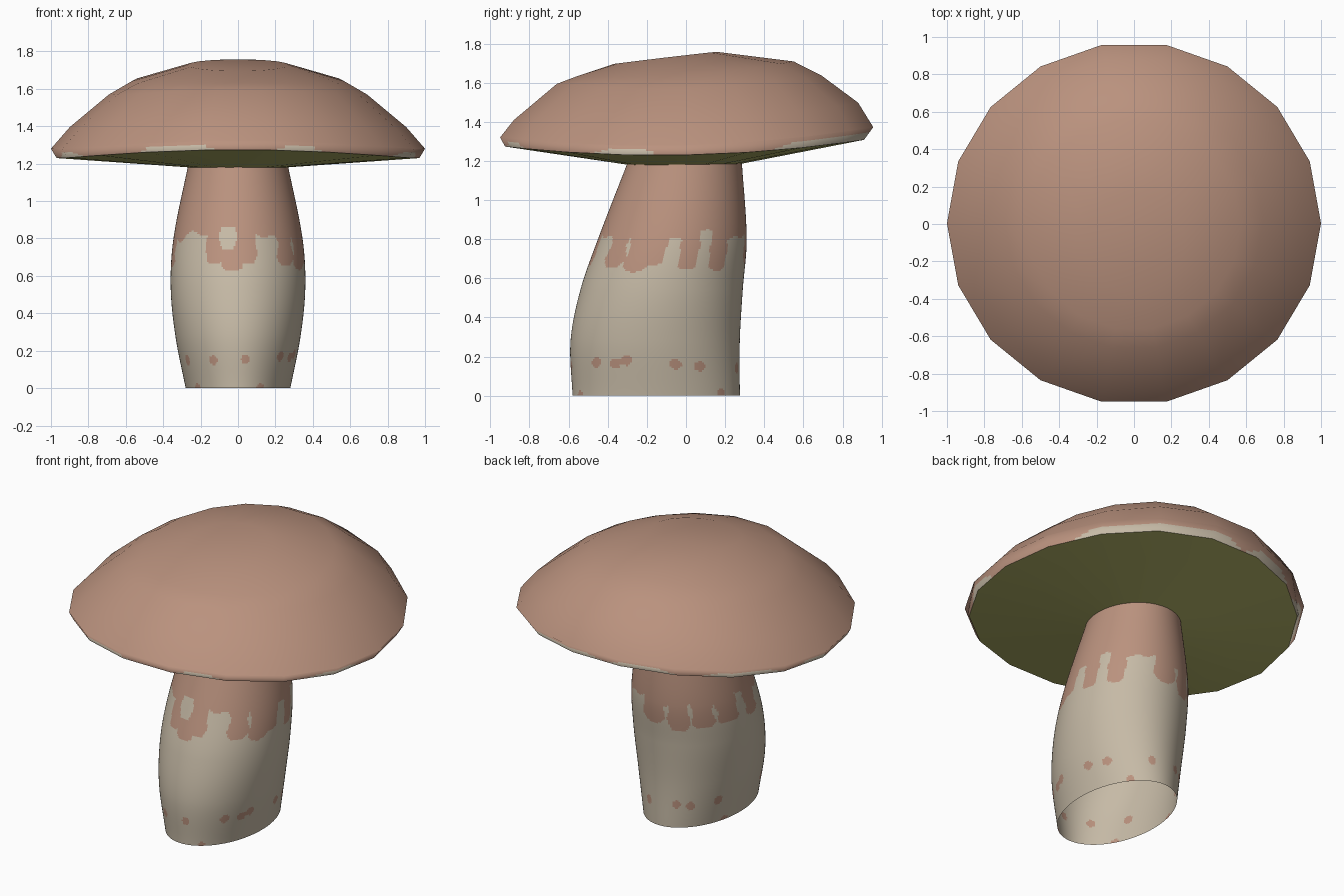
import bpy, math

if "Cube" in bpy.data.objects:
    bpy.data.objects.remove(bpy.data.objects["Cube"])

def srgb(r, g, b):
    f = lambda c: (c / 255 / 12.92) if c < 10 else ((c / 255 + 0.055) / 1.055) ** 2.4
    return (f(r), f(g), f(b), 1)

def material(name, col):
    m = bpy.data.materials.new(name)
    m.diffuse_color = srgb(*col)
    m.use_nodes = True
    m.node_tree.nodes["Principled BSDF"].inputs["Base Color"].default_value = m.diffuse_color
    return m

BROWN = material("pinkish_brown", (186, 146, 126))
CREAM = material("cream", (198, 186, 166))
OLIVE = material("yellow_olive", (178, 178, 104))

def ring(rx, y0, y1, zf, zs, zb, sides=18, sub=1):
    """Oval ring from y0 to y1, height bent through front, side and back values.
    Angles run from the front towards +x; sub cuts each flat side further."""
    half = math.pi / sides
    yc, ry = (y0 + y1) / 2, (y1 - y0) / 2 / math.cos(half)
    def corner(k):
        a = half + 2 * half * k
        s = -math.cos(a)
        z = zs + (zb - zf) / 2 * s + ((zb + zf) / 2 - zs) * s * s
        return rx * math.sin(a), yc + ry * s, z
    pts = []
    for k in range(sides):
        p, q = corner(k), corner(k + 1)
        pts += [tuple(u + (v - u) * j / sub for u, v in zip(p, q)) for j in range(sub)]
    return pts

def loft(name, rings, mats, start=10, rule=None, cap_top=False):
    """Skin a stack of rings; rule(angle_in_degrees, z, row) picks the material."""
    n = len(rings[0])
    verts = [p for r in rings for p in r]
    faces = [(r * n + i, r * n + (i + 1) % n, (r + 1) * n + (i + 1) % n, (r + 1) * n + i)
             for r in range(len(rings) - 1) for i in range(n)]
    if cap_top:
        faces.append(tuple(range((len(rings) - 1) * n, len(rings) * n)))
    me = bpy.data.meshes.new(name)
    me.from_pydata(verts, [], faces)
    ob = bpy.data.objects.new(name, me)
    bpy.context.collection.objects.link(ob)
    for m in mats:
        me.materials.append(m)
    if rule:
        for p in me.polygons:
            row, i = divmod(p.index, n)
            p.material_index = rule((i + 0.5) * 360 / n + start, p.center.z, row)
    bpy.context.view_layer.objects.active = ob
    ob.select_set(True)
    bpy.ops.object.shade_smooth_by_angle(angle=math.radians(40))
    ob.select_set(False)
    return ob

def gap(a, b):
    return abs((a - b + 180) % 360 - 180)

# Cap dome: tilted faceted rings up to a flat top
rim = (1.0, -0.95, 0.957, 1.322, 1.28, 1.375)
low = (0.97, -0.925, 0.91, 1.275, 1.23, 1.31)
loft("cap", [ring(*rim),
             ring(0.90, -0.88, 0.88, 1.41, 1.395, 1.50),
             ring(0.69, -0.66, 0.69, 1.595, 1.57, 1.64),
             ring(0.57, -0.56, 0.55, 1.632, 1.640, 1.71),
             ring(0.27, -0.37, 0.155, 1.695, 1.728, 1.758)],
     [BROWN], cap_top=True)

# Cap lip: thin band with cream patches along its lower part
PATCHES = [(-70, 10), (-20, 13), (20, 8), (71, 10), (151, 31), (197, 12), (235, 14), (265, 8)]
def lip_rule(a, z, row):
    edge = min(gap(a, c) - w for c, w in PATCHES)
    return int(row < 3 and edge < -2 * row)
LIP_ROWS = 5
mix = lambda t: tuple(u + (v - u) * t for u, v in zip(low, rim))
lip = loft("cap_lip", [ring(*mix(t / LIP_ROWS), sub=8) for t in range(LIP_ROWS + 1)],
           [BROWN, CREAM], rule=lip_rule)

# Soften the lip shading so it rolls into the dome
normals = []
for v in lip.data.vertices:
    t = (v.index // (18 * 8)) / LIP_ROWS
    r = math.hypot(v.co.x, v.co.y)
    nz = -0.2 + 0.9 * t
    k = math.hypot(1, nz)
    normals.append((v.co.x / r / k, v.co.y / r / k, nz / k))
lip.data.normals_split_custom_set_from_vertices(normals)

# Underside of the cap
loft("cap_underside", [ring(0.26, -0.295, 0.28, 1.18, 1.18, 1.185), ring(*low)], [OLIVE])

# Stem: leaning oval tube, open at the base (height, half width, front y, back y)
PROFILE = [(0, 0.28, -0.58, 0.275), (0.28, 0.335, -0.59, 0.275), (0.54, 0.36, -0.54, 0.29),
           (0.80, 0.345, -0.45, 0.31), (1.20, 0.265, -0.295, 0.285)]

def profile_at(z):
    """Smooth cubic interpolation through the stem profile."""
    k = max(i for i in range(len(PROFILE) - 1) if PROFILE[i][0] <= z)
    def slope(i, c):
        a, b = PROFILE[max(i - 1, 0)], PROFILE[min(i + 1, len(PROFILE) - 1)]
        return (b[c] - a[c]) / (b[0] - a[0])
    p, q = PROFILE[k], PROFILE[k + 1]
    h = q[0] - p[0]
    t = (z - p[0]) / h
    return [(2*t**3 - 3*t*t + 1) * p[c] + (t**3 - 2*t*t + t) * h * slope(k, c)
            + (3*t*t - 2*t**3) * q[c] + (t**3 - t*t) * h * slope(k + 1, c) for c in (1, 2, 3)]

# Brown drips (angle, half width) below the brown collar, and spots (angle, z) near the base
DRIPS = [(-80, 9), (-21, 8), (-5, 10), (9, 7), (46, 9), (66, 9), (79, 8), (105, 7), (130, 8),
         (177, 12), (203, 10), (226, 10), (250, 11)]
SPOTS = [(-25, .15), (7, .155), (46, .17), (62, .165), (70, .18), (104, .16), (122, .15),
         (165, .14), (200, .15), (214, .14), (240, .15), (300, .15),
         (-50, 0), (25, 0), (141, .01), (250, 0)]
def stem_rule(a, z, row):
    if any((gap(a, c) / 4.2) ** 2 + ((z - h) / 0.026) ** 2 < 1 for c, h in SPOTS):
        return 1
    if gap(a, -9) < 5 + 3 * math.sin((z - 0.75) * 25) and 0.74 < z < 0.86:
        return 0            # pale finger inside the broad front drip
    if z > 0.815 + 0.02 * math.sin(math.radians(a * 7)) + 0.015 * math.sin(math.radians(a * 13)):
        return 1
    for i, (c, w) in enumerate(DRIPS):
        d = gap(a, c) / (w * (1 + 0.12 * math.sin(z * 50 + i)))
        if d < 1 and z > 0.65 + 0.02 * math.sin(i * 2.3) + 0.03 * d ** 4:
            return 1
    return 0

ROWS, SIDES = 128, 240
stem_rings = []
for r in range(ROWS + 1):
    z = min(1.1999, 1.2 * r / ROWS)
    stem_rings.append(ring(*profile_at(z), z, z, z, sides=SIDES))
loft("stem", stem_rings, [CREAM, BROWN], start=180 / SIDES, rule=stem_rule)
